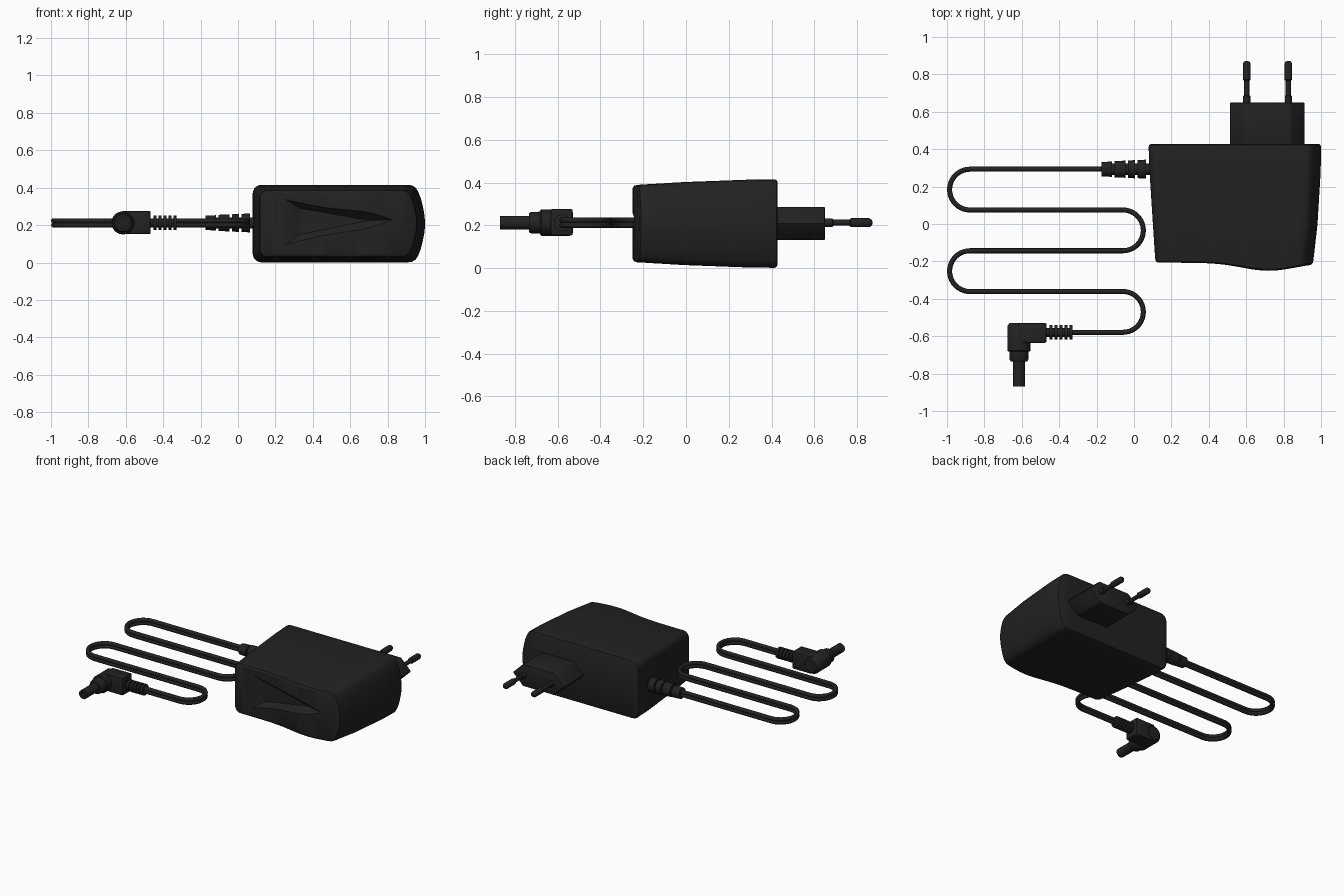
import bpy, bmesh, math
from mathutils import Vector

if "Cube" in bpy.data.objects:
    bpy.data.objects.remove(bpy.data.objects["Cube"], do_unlink=True)

black = bpy.data.materials.new("black plastic")
black.use_nodes = True
COL = (0.016, 0.016, 0.016, 1)
black.diffuse_color = COL
black.node_tree.nodes["Principled BSDF"].inputs["Base Color"].default_value = COL
ZC = 0.212


def activate(ob):
    bpy.ops.object.select_all(action='DESELECT')
    ob.select_set(True)
    bpy.context.view_layer.objects.active = ob


def finish(ob, angle=35):
    activate(ob)
    bpy.ops.object.shade_smooth_by_angle(angle=math.radians(angle))


def to_object(name, bm):
    bmesh.ops.recalc_face_normals(bm, faces=bm.faces)
    me = bpy.data.meshes.new(name)
    bm.to_mesh(me)
    bm.free()
    me.materials.append(black)
    ob = bpy.data.objects.new(name, me)
    bpy.context.collection.objects.link(ob)
    return ob


def loft(bm, rings):
    rows = [[bm.verts.new(p) for p in r] for r in rings]
    n = len(rows[0])
    for a, b in zip(rows, rows[1:]):
        for i in range(n):
            j = (i + 1) % n
            bm.faces.new((a[i], a[j], b[j], b[i]))
    return rows


def lathe(name, axis, centre, profile, segs=24):
    """Turned part: profile holds (position along axis, radius)."""
    bm = bmesh.new()
    rings = []
    for t, r in profile:
        ring = []
        for k in range(segs):
            a = 2 * math.pi * k / segs
            u, v = r * math.cos(a), r * math.sin(a)
            ring.append((t, centre + u, ZC + v) if axis == 'x' else (centre + u, t, ZC + v))
        rings.append(ring)
    rows = loft(bm, rings)
    bm.faces.new(rows[0])
    bm.faces.new(rows[-1])
    ob = to_object(name, bm)
    finish(ob)
    return ob


def prism(name, outline, y0, y1, bevel):
    bm = bmesh.new()
    rows = loft(bm, [[(x, y, z) for x, z in outline] for y in (y0, y1)])
    bm.faces.new(rows[0])
    bm.faces.new(rows[1])
    bmesh.ops.recalc_face_normals(bm, faces=bm.faces)
    bmesh.ops.bevel(bm, geom=bm.edges[:], offset=bevel, segments=2,
                    profile=0.5, affect='EDGES')
    ob = to_object(name, bm)
    finish(ob)
    return ob


# Adapter housing: half-height columns, rounded on the left, bulged on the right
columns = []
for k in range(6):
    a = math.pi / 2 * k / 5
    columns.append((0.05 * (1 - math.cos(a)), 0.76 + 0.24 * math.sin(a)))
columns += [(0.05 + 0.85 * k / 24, 1.0) for k in range(1, 25)]
columns += [(0.925, 0.985), (0.945, 0.93), (0.96, 0.83), (0.975, 0.66),
            (0.987, 0.45), (0.996, 0.24), (1.0, 0.06)]

# y, left x, right x, half height, amount of wave
stations = [(0.427, 0.088, 0.990, 0.197, 0), (0.423, 0.081, 0.997, 0.204, 0),
            (0.412, 0.078, 1.0, 0.207, 0), (0.28, 0.083, 0.998, 0.205, 0),
            (0.0, 0.101, 0.981, 0.194, 0.3), (-0.185, 0.113, 0.959, 0.181, 1),
            (-0.200, 0.117, 0.955, 0.177, 1), (-0.207, 0.129, 0.943, 0.165, 1)]


def section(y, x0, x1, h, w):
    top, bottom = [], []
    for f, s in columns:
        x = x0 + (x1 - x0) * f
        yy = y - 0.043 * w * math.exp(-((x - 0.72) / 0.2) ** 2)
        top.append((x, yy, 0.208 + h * s))
        bottom.append((x, yy, 0.208 - h * s))
    return top + bottom[::-1]


bm = bmesh.new()
rows = loft(bm, [section(*s) for s in stations])
n = len(columns)
for row in (rows[0], rows[-1]):
    for i in range(n - 1):
        bm.faces.new((row[i], row[i + 1], row[2 * n - 2 - i], row[2 * n - 1 - i]))
housing = to_object("adapter_housing", bm)

# Tapered triangular grip recess in the front face
bm = bmesh.new()
for p in ((0.33, -0.17, 0.29), (0.33, -0.17, 0.15), (0.70, -0.20, 0.225),
          (0.13, -0.27, 0.415), (0.13, -0.27, 0.005), (0.92, -0.27, 0.232)):
    bm.verts.new(p)
bmesh.ops.convex_hull(bm, input=bm.verts[:])
cutter = to_object("recess_cutter", bm)
cutter.hide_render = True
mod = housing.modifiers.new("recess", 'BOOLEAN')
mod.operation = 'DIFFERENCE'
mod.solver = 'EXACT'
mod.object = cutter
activate(housing)
bpy.ops.object.modifier_apply(modifier=mod.name)
bpy.data.objects.remove(cutter, do_unlink=True)
finish(housing, 30)

# Hexagonal mains plug block with two pins
hexagon = [(0.51, 0.208), (0.59, 0.286), (0.835, 0.286),
           (0.915, 0.208), (0.835, 0.13), (0.59, 0.13)]
prism("mains_plug_block", hexagon, 0.41, 0.65, 0.006)
for name, x in (("right_pin", 0.603), ("left_pin", 0.825)):
    lathe(name, 'y', x, [(0.64, 0.019), (0.685, 0.019), (0.69, 0.014), (0.765, 0.014),
                         (0.772, 0.021), (0.855, 0.021), (0.866, 0.016), (0.872, 0.008)], 16)

# Stepped strain relief where the cord leaves the housing
steps = []
for a, b, r in ((-0.175, -0.118, 0.041), (-0.104, -0.046, 0.046),
                (-0.032, 0.006, 0.049), (0.020, 0.064, 0.051)):
    steps += [(a, 0.030), (a, r - 0.003), (b, r), (b, 0.030)]
lathe("housing_strain_relief", 'x', 0.293, steps + [(0.11, 0.030)])

# Twin-wire cord laid in a serpentine
R, LEFT, RIGHT = 0.109, -0.877, -0.059
path = [(0.0, 0.293)]
y = 0.293
for k in range(4):
    cx, side = (LEFT, -1) if k % 2 == 0 else (RIGHT, 1)
    for i in range(21):
        a = math.pi * i / 20
        path.append((cx + side * R * math.sin(a), y - R + R * math.cos(a)))
    y -= 2 * R
path.append((-0.45, y))
for name, dz in (("upper_cord_wire", 0.0115), ("lower_cord_wire", -0.0115)):
    cu = bpy.data.curves.new(name, 'CURVE')
    cu.dimensions = '3D'
    cu.bevel_depth = 0.0135
    cu.bevel_resolution = 3
    sp = cu.splines.new('POLY')
    sp.points.add(len(path) - 1)
    for pt, (px, py) in zip(sp.points, path):
        pt.co = (px, py, ZC + dz, 1)
    cu.materials.append(black)
    wire = bpy.data.objects.new(name, cu)
    bpy.context.collection.objects.link(wire)
    activate(wire)
    bpy.ops.object.convert(target='MESH')
    finish(bpy.context.view_layer.objects.active, 50)

# Ribbed strain relief on the barrel connector
ribs = [(-0.48, 0.024)]
for k in range(5):
    a = -0.452 + 0.027 * k
    ribs += [(a, 0.024), (a, 0.039), (a + 0.016, 0.039), (a + 0.016, 0.024)]
lathe("connector_strain_relief", 'x', y, ribs)

# Right-angle connector: boxy arm, round elbow, collar and hollow barrel
arm = [(-0.62, 0.152), (-0.467, 0.152), (-0.467, 0.276), (-0.62, 0.276)]
prism("connector_arm", arm, -0.635, -0.53, 0.008)
lathe("connector_elbow", 'y', -0.615, [(-0.528, 0.046), (-0.534, 0.054), (-0.546, 0.062),
                                       (-0.676, 0.062), (-0.682, 0.056)])
lathe("connector_collar", 'y', -0.615, [(-0.67, 0.052), (-0.725, 0.050), (-0.735, 0.044)])
lathe("connector_barrel", 'y', -0.615, [(-0.72, 0.032), (-0.87, 0.032),
                                        (-0.87, 0.016), (-0.78, 0.016)])
